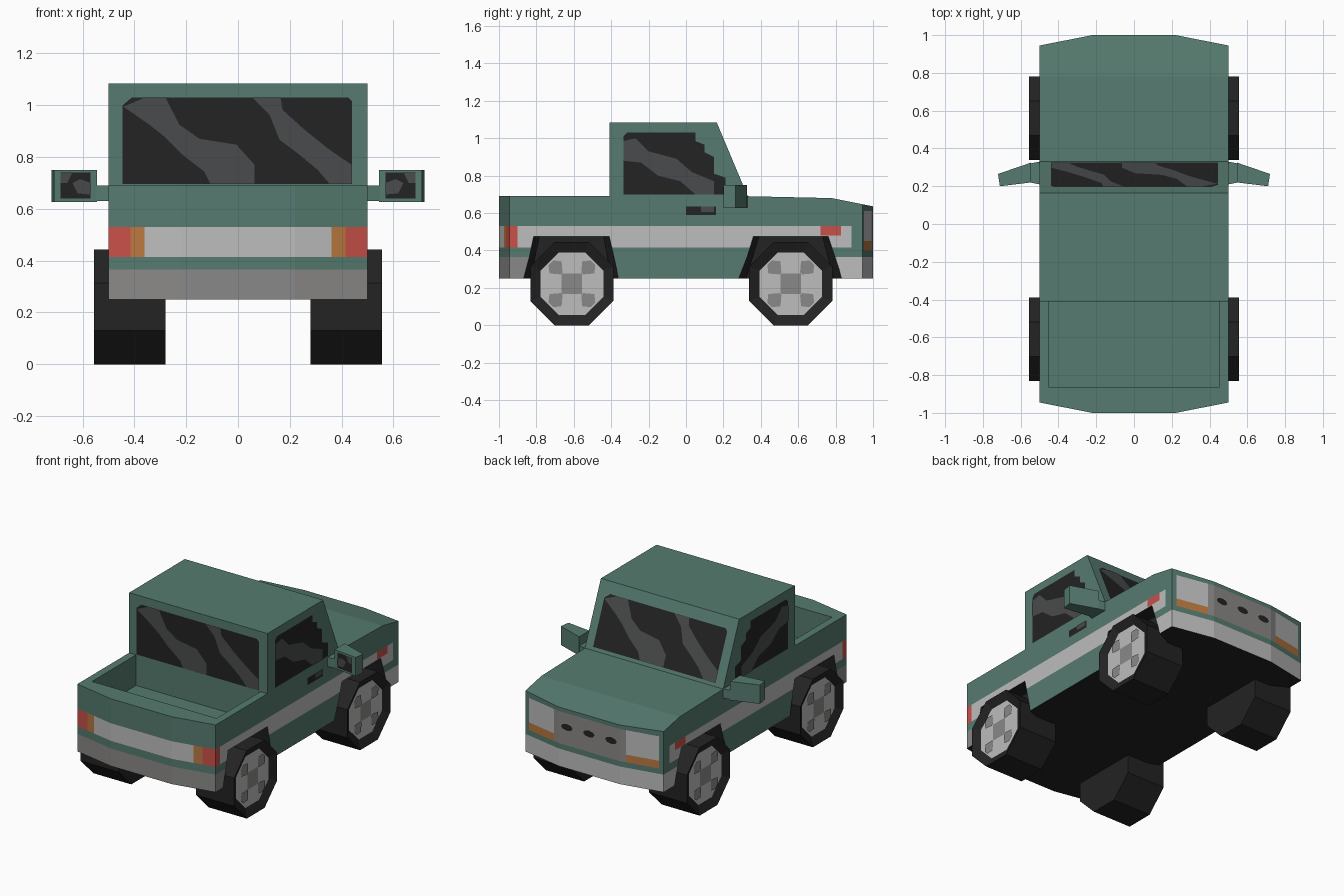
import bpy, bmesh, math
from mathutils import Vector

if "Cube" in bpy.data.objects:
    bpy.data.objects.remove(bpy.data.objects["Cube"])

# Colours (sRGB turned to linear)
def lin(c):
    c /= 255
    return c / 12.92 if c < 0.04045 else ((c + 0.055) / 1.055) ** 2.4

PALETTE = [("green paint", (86, 123, 112)), ("light grey", (189, 189, 189)),
           ("mid grey", (138, 137, 136)), ("red lens", (200, 80, 72)),
           ("orange lens", (186, 120, 64)), ("near black", (35, 35, 35)),
           ("glass grey", (73, 75, 76))]
GREEN, LIGHT, GREY, RED, ORANGE, DARK, GLASS = range(7)
MATS = []
for n, rgb in PALETTE:
    m = bpy.data.materials.new(n)
    m.diffuse_color = [lin(c) for c in rgb] + [1]
    m.use_nodes = True
    m.node_tree.nodes["Principled BSDF"].inputs["Base Color"].default_value = m.diffuse_color
    MATS.append(m)

def finish(bm, name, recalc=True):
    if recalc:
        bmesh.ops.recalc_face_normals(bm, faces=bm.faces)
    me = bpy.data.meshes.new(name)
    bm.to_mesh(me)
    bm.free()
    for m in MATS:
        me.materials.append(m)
    ob = bpy.data.objects.new(name, me)
    bpy.context.collection.objects.link(ob)
    return ob

def loft(name, rings, mat=GREEN, cap=None):
    """Skin equal-length rings of points, closed at both ends."""
    bm = bmesh.new()
    vs = [[bm.verts.new(p) for p in r] for r in rings]
    n = len(vs[0])
    faces = [bm.faces.new((a[i], a[(i + 1) % n], b[(i + 1) % n], b[i]))
             for a, b in zip(vs, vs[1:]) for i in range(n)]
    faces += [bm.faces.new(vs[0]), bm.faces.new(vs[-1])]
    for f in faces:
        f.material_index = mat
    if cap is not None:
        faces[-1].material_index = cap
    return finish(bm, name)

def plate(name, shapes, place, normal):
    """Painted details: flat polygons just off a surface."""
    bm = bmesh.new()
    normal = Vector(normal).normalized()
    for layer, (mat, pts) in enumerate(shapes):
        off = normal * (0.003 if layer == 0 else 0.006)
        f = bm.faces.new([bm.verts.new(Vector(place(*p)) + off) for p in pts])
        f.normal_update()
        if f.normal.dot(normal) < 0:
            f.normal_flip()
        f.material_index = mat
    return finish(bm, name, False)

def cut_away(ob, cutter):
    mod = ob.modifiers.new("cut", 'BOOLEAN')
    mod.operation, mod.solver, mod.object = 'DIFFERENCE', 'EXACT', cutter
    bpy.context.view_layer.objects.active = ob
    bpy.ops.object.modifier_apply(modifier=mod.name)
    bpy.data.objects.remove(cutter)

def slice_at(bm, axis, values):
    for v in values:
        co, no = Vector(), Vector()
        co[axis], no[axis] = v, 1
        bmesh.ops.bisect_plane(bm, geom=bm.verts[:] + bm.edges[:] + bm.faces[:],
                               plane_co=co, plane_no=no)

# Lower body: plan outline pulled up, hood sloped down
plan = [(-.22, -1), (.22, -1), (.5, -.945), (.5, .945), (.22, 1), (-.22, 1), (-.5, .945), (-.5, -.945)]
body = loft("body", [[(x, y, z) for x, y in plan] for z in (.25, .69)])
bm = bmesh.new()
bm.from_mesh(body.data)
slice_at(bm, 1, (.33, .78))
for v in bm.verts:
    if v.co.z > .6 and v.co.y > .5:
        v.co.z = .68 - (v.co.y - .78) * .2
bm.to_mesh(body.data)
bm.free()

# Open bed and wheel arches
cut_away(body, loft("bed_cutter", [[(-.45, -.865, z), (.45, -.865, z), (.45, -.41, z), (-.45, -.41, z)]
                                   for z in (.49, .9)]))
ARCHES = [(-.61, -.882, -.815, -.41, -.353), (.56, .262, .36, .76, .845)]
for c, b0, t0, t1, b1 in ARCHES:
    for s in (-1, 1):
        rings = [[(s * x, c + (y - c) * k, z) for y, z in ((b0, .2), (t0, .475), (t1, .475), (b1, .2))]
                 for x, k in ((.40, .85), (.56, 1.09))]
        cut_away(body, loft("arch_cutter", rings, DARK))

# Body paint: slice at the colour borders, then choose by direction and place
def paint(f):
    x, y, z = f.calc_center_median()
    n, ax = f.normal, abs(x)
    if f.material_index == DARK or n.z < -.9:
        return DARK
    if n.y < -.5 and y < -.93:                       # tail
        if z < .365:
            return GREY
        if .415 < z < .53:
            return RED if ax > .415 else ORANGE if ax > .36 else LIGHT
    elif n.y > .5 and y > .93:                       # nose
        if z < .365:
            return LIGHT
        if .40 < z < .61 and ax < .47:
            return GREY if ax < .26 else ORANGE if z < .45 else LIGHT
    elif abs(n.x) > .9 and ax > .49:                 # sides
        if z < .365 and (y < -.7 or y > .7):
            return GREY if y < 0 else LIGHT
        if .415 < z < .53 and y < .885:
            if y < -.9 or (.72 < y < .83 and z > .48):
                return RED
            return LIGHT
    return GREEN

bm = bmesh.new()
bm.from_mesh(body.data)
bmesh.ops.triangulate(bm, faces=bm.faces[:])
slice_at(bm, 2, (.365, .40, .415, .45, .48, .53, .61))
slice_at(bm, 0, [s * v for v in (.26, .36, .415, .47) for s in (-1, 1)])
slice_at(bm, 1, (-.9, .72, .83, .885))
bm.normal_update()
for f in bm.faces:
    f.material_index = paint(f)
bm.to_mesh(body.data)
bm.free()

# Cab
loft("cab", [[(x, -.41, .69), (x, -.41, 1.083), (x, .165, 1.083), (x, .33, .69)] for x in (-.5, .5)])

# Rear window and windscreen share one pane with two reflections
px = lambda pts: [((a - 238.5) / 259, (364.5 - b) / 259) for a, b in pts]
pane = [(DARK, [(-.445, .695), (.44, .695), (.44, 1.015), (.425, 1.03), (-.41, 1.03), (-.445, 1.0)]),
        (GLASS, px([(124, 107), (145, 98), (166, 98), (180, 125), (200, 139), (237, 145), (255, 165),
                    (255, 184), (211, 184), (205, 172), (183, 155), (165, 137), (150, 125)])),
        (GLASS, px([(253, 98), (281, 98), (283, 110), (305, 130), (330, 150), (352, 165), (352, 184),
                    (330, 184), (318, 170), (300, 155), (280, 140), (270, 115)]))]
plate("rear_window", pane, lambda a, b: (a, -.41, b), (0, -1, 0))

def on_screen(a, b):
    z = .71 + (b - .695) * .91
    return (-a, .33 - (z - .69) * .165 / .393, z)
plate("windscreen", pane, on_screen, (0, .393, .165))

# Nose openings
for i, x in enumerate((-.16, 0, .16)):
    plate("grille_slot_%d" % i, [(DARK, [(x + .042 * math.cos(t * math.pi / 4), .52 + .022 * math.sin(t * math.pi / 4))
                                         for t in range(8)])], lambda a, b: (a, 1, b), (0, 1, 0))

# Side parts, repeated left and right
side_pane = [(DARK, [(-.335, .70), (-.335, 1.01), (-.315, 1.03), (.05, 1.03), (.05, .985), (.10, .965),
                     (.10, .925), (.15, .90), (.15, .81), (.21, .79), (.21, .70)]),
             (GLASS, [(-.335, .88), (-.335, .985), (-.27, 1.0), (-.20, .93), (-.05, .89), (.03, .82),
                      (.15, .77), (.15, .70), (.05, .70), (-.03, .77), (-.15, .80), (-.24, .87)])]
for s, side in ((1, "right"), (-1, "left")):
    flat = lambda a, b: (s * .5, a, b)
    plate(side + "_window", side_pane, flat, (s, 0, 0))
    plate(side + "_door_handle", [(DARK, [(0, .59), (0, .636), (.16, .636), (.16, .59)]),
                                  (GLASS, [(.08, .605), (.08, .636), (.15, .636), (.15, .605)])], flat, (s, 0, 0))
    # Mirror arm, housing and glass
    loft(side + "_mirror_arm", [[(s * .5, .21, z), (s * .55, .22, z), (s * .55, .32, z), (s * .5, .33, z)]
                                for z in (.63, .69)])
    loft(side + "_mirror", [[(s * .545, .22, z), (s * .71, .20, z), (s * .72, .265, z), (s * .545, .325, z)]
                            for z in (.627, .75)])
    plate(side + "_mirror_glass",
          [(DARK, [(.57, .64), (.685, .64), (.685, .74), (.57, .74)]),
           (GLASS, [(.57, .655), (.57, .70), (.61, .715), (.64, .70), (.62, .66)]),
           (GLASS, [(.64, .74), (.685, .74), (.685, .70), (.66, .70)])],
          lambda a, b: (s * a, .22 - (a - .545) * .121, b), (s * -.12, -1, 0))
    # Wheels: eight-sided tyre with a sunken rim
    for end, cy in (("rear", -.61), ("front", .56)):
        ring = lambda x, ap: [(s * x, cy + ap / math.cos(math.pi / 8) * math.cos((k + .5) * math.pi / 4),
                               .222 + ap / math.cos(math.pi / 8) * math.sin((k + .5) * math.pi / 4))
                              for k in range(8)]
        loft("%s_%s_wheel" % (side, end), [ring(.28, .222), ring(.555, .222), ring(.53, .168)], DARK, LIGHT)
        marks = [(GREY, [(a, b) for a, b in ((-.055, -.055), (.055, -.055), (.055, .055), (-.055, .055))])]
        for i in (-1, 1):
            for j in (-1, 1):
                marks.append((GREY, [(i * a, j * b) for a, b in
                                     ((.05, .06), (.06, .05), (.12, .055), (.125, .10), (.10, .125), (.055, .12))]))
        plate("%s_%s_rim_marks" % (side, end), marks, lambda a, b: (s * .53, cy + a, .222 + b), (s, 0, 0))
